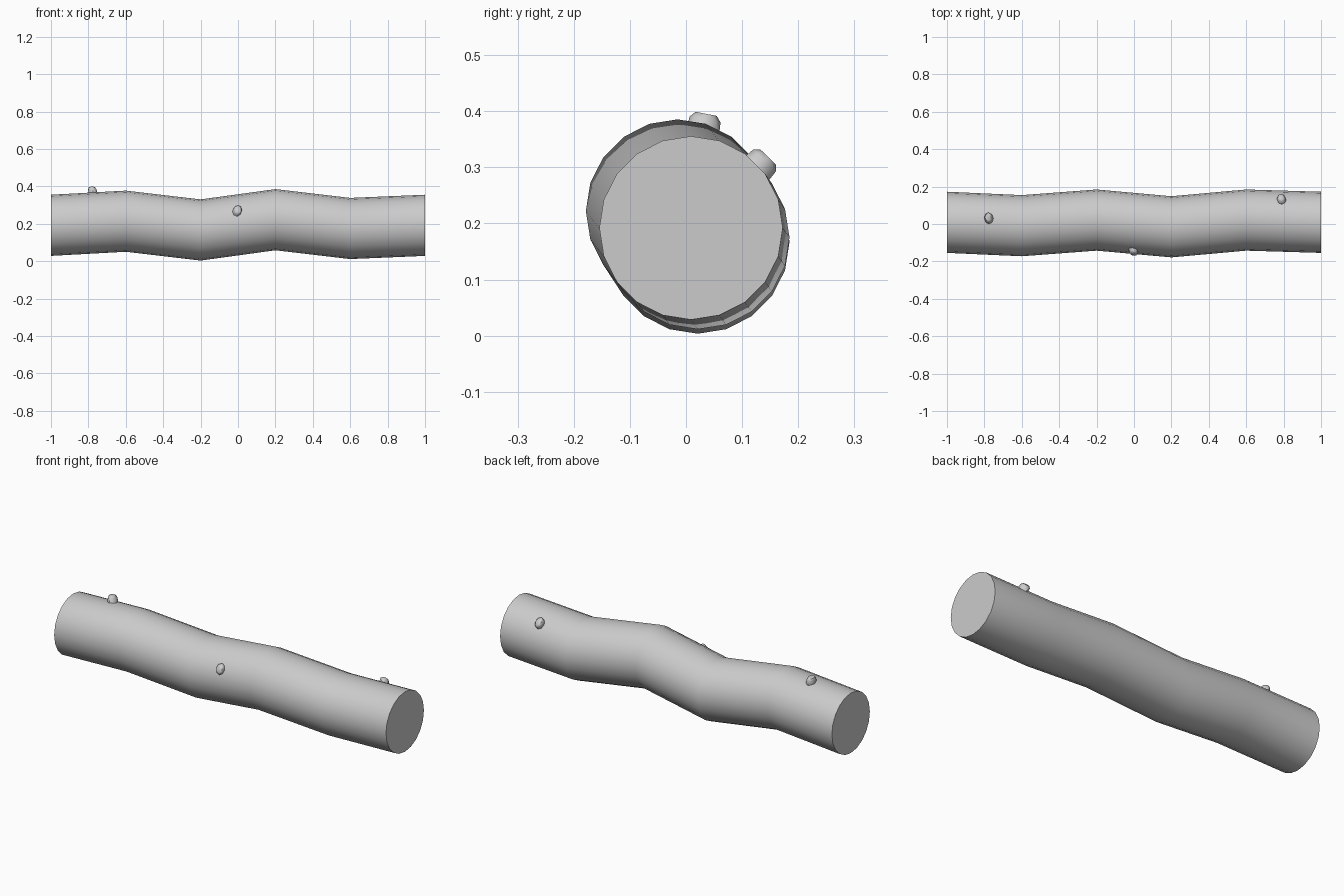
import bpy, bmesh, math
from mathutils import Vector

if "Cube" in bpy.data.objects:
    bpy.data.objects.remove(bpy.data.objects["Cube"])

SIDES, RADIUS = 20, 0.1635

# Wavy centre line of the log
path = [Vector(p) for p in [(-1, 0.009, 0.192), (-0.6, -0.009, 0.214), (-0.2, 0.021, 0.167),
                            (0.2, -0.015, 0.222), (0.6, 0.021, 0.175), (1, 0.009, 0.192)]]


def loft(name, rings):
    """Skin a list of vertex rings and cap both ends."""
    bm = bmesh.new()
    loops = [[bm.verts.new(p) for p in ring] for ring in rings]
    n = len(loops[0])
    for a, b in zip(loops, loops[1:]):
        for i in range(n):
            j = (i + 1) % n
            bm.faces.new((a[i], a[j], b[j], b[i]))
    bm.faces.new(loops[0])
    bm.faces.new(loops[-1])
    bmesh.ops.recalc_face_normals(bm, faces=bm.faces)
    mesh = bpy.data.meshes.new(name)
    bm.to_mesh(mesh)
    bm.free()
    obj = bpy.data.objects.new(name, mesh)
    bpy.context.collection.objects.link(obj)
    bpy.ops.object.select_all(action='DESELECT')
    obj.select_set(True)
    bpy.context.view_layer.objects.active = obj
    bpy.ops.object.shade_smooth_by_angle(angle=math.radians(50))
    return obj


def ring(centre, u, v, ru, rv, n):
    return [centre + u * ru * math.cos(t) + v * rv * math.sin(t)
            for t in (2 * math.pi * i / n for i in range(n))]


# Log
Y, Z = Vector((0, 1, 0)), Vector((0, 0, 1))
loft("log", [ring(p, Y, Z, RADIUS, RADIUS, SIDES) for p in path])


# Small twig stubs: position along x, angle round the log, height, lean along x
def stub(name, x, degrees, height, lean):
    i = min(int((x + 1) / 0.4), 4)
    centre = path[i].lerp(path[i + 1], (x - path[i].x) / 0.4)
    a = math.radians(degrees)
    out = Vector((0, math.cos(a), math.sin(a)))
    side = Vector((0, -math.sin(a), math.cos(a)))
    X = Vector((1, 0, 0))
    rings = []
    for t, ru, rv in [(-0.5, 0.026, 0.033), (0, 0.024, 0.030), (0.7, 0.022, 0.028), (1, 0.016, 0.019)]:
        base = centre + out * (RADIUS - 0.003 + height * t) + X * lean * t
        rings.append(ring(base, X, side, ru, rv, 8))
    loft(name, rings)


stub("twig_stub_left", -0.775, 79, 0.034, -0.006)
stub("twig_stub_front", -0.005, 153, 0.024, 0.006)
stub("twig_stub_right", 0.79, 46, 0.028, -0.004)
